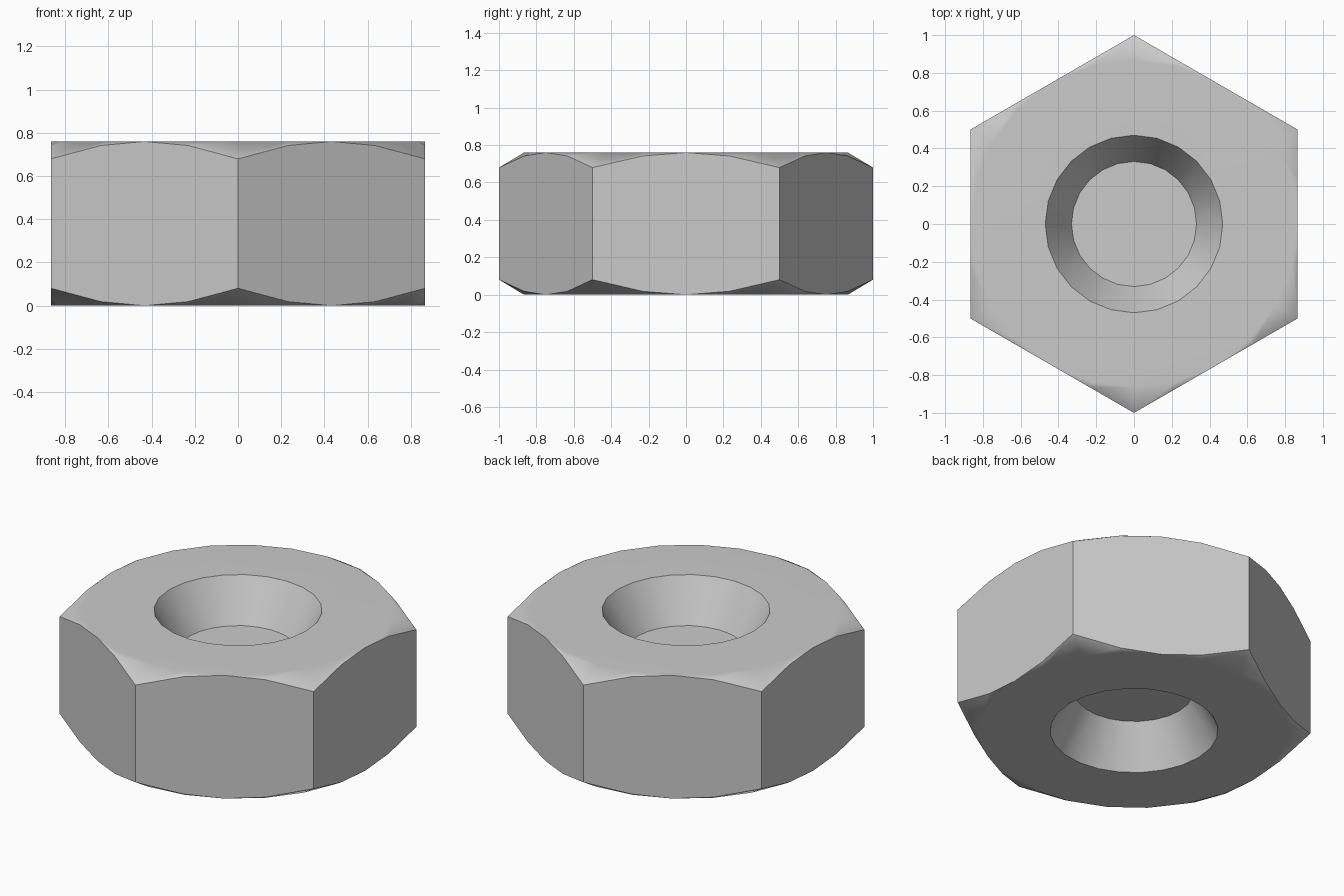
import bpy, bmesh
from math import pi, cos, sin, radians

if "Cube" in bpy.data.objects:
    bpy.data.objects.remove(bpy.data.objects["Cube"])

HEIGHT = 0.76
FLAT = cos(pi / 6)          # distance from axis to a flat
SEG = 24
CREST, ROOT, PITCH = 0.37, 0.47, 0.153

steel = bpy.data.materials.new("grey steel")
steel.use_nodes = True
GREY = (0.6, 0.6, 0.6, 1)
steel.diffuse_color = GREY
steel.node_tree.nodes["Principled BSDF"].inputs["Base Color"].default_value = GREY


def skin(name, rings, wrap=0):
    """Skin a stack of rings; wrap shifts the seam to make a helix."""
    bm = bmesh.new()
    rows = [[bm.verts.new(p) for p in ring] for ring in rings]
    for j in range(len(rows) - 1 - wrap):
        for i in range(SEG):
            k = (i + 1) % SEG
            s = wrap if k == 0 else 0
            bm.faces.new((rows[j][i], rows[j + s][k], rows[j + 1 + s][k], rows[j + 1][i]))
    bmesh.ops.delete(bm, geom=[v for v in bm.verts if not v.link_faces], context='VERTS')
    bmesh.ops.remove_doubles(bm, verts=bm.verts, dist=0.0001)
    bmesh.ops.holes_fill(bm, edges=[e for e in bm.edges if e.is_boundary], sides=0)
    bmesh.ops.recalc_face_normals(bm, faces=bm.faces)
    mesh = bpy.data.meshes.new(name)
    bm.to_mesh(mesh)
    bm.free()
    mesh.materials.append(steel)
    obj = bpy.data.objects.new(name, mesh)
    bpy.context.collection.objects.link(obj)
    return obj


def polar(r, a, z):
    return (r * cos(a), r * sin(a), z)


def circle(r, z):
    return [polar(r, 2 * pi * i / SEG, z) for i in range(SEG)]


def hexagon(top):
    """Hexagon outline whose corners drop away along a conical chamfer."""
    ring = []
    for i in range(SEG):
        a = 2 * pi * i / SEG
        r = FLAT / cos((a + pi / 6) % (pi / 3) - pi / 6)
        drop = 0.6 * (r - FLAT)
        ring.append(polar(r, a, HEIGHT - drop if top else drop))
    return ring


# Chamfered hexagonal body
nut = skin("hex_nut", [circle(FLAT, 0), hexagon(False), hexagon(True), circle(FLAT, HEIGHT)])

# Helical V-thread cutter, alternating crest and root rows
start = 0.1085 - 3 * PITCH
thread = skin("thread_cutter", [
    [polar(ROOT if j % 2 else CREST, 2 * pi * i / SEG, start + PITCH * (j / 2 + i / SEG))
     for i in range(SEG)] for j in range(20)], wrap=2)

# Countersink cutters at both mouths of the bore
SLOPE, OVER = 1.8, 0.1
DEPTH = 0.25
cutters = [thread]
for name, face, d in (("upper_countersink", HEIGHT, 1), ("lower_countersink", 0, -1)):
    cutters.append(skin(name, [circle(ROOT - DEPTH / SLOPE, face - d * DEPTH),
                               circle(ROOT + OVER / SLOPE, face + d * OVER)]))

bpy.context.view_layer.objects.active = nut
for cutter in cutters:
    mod = nut.modifiers.new(cutter.name, 'BOOLEAN')
    mod.operation, mod.solver, mod.object = 'DIFFERENCE', 'EXACT', cutter
    bpy.ops.object.modifier_apply(modifier=mod.name)
    bpy.data.objects.remove(cutter)

# Soft chamfer blend, sharp flats and thread edges
bpy.ops.object.select_all(action='DESELECT')
nut.select_set(True)
bpy.ops.object.shade_smooth_by_angle(angle=radians(35))
weighted = nut.modifiers.new("weighted_normals", 'WEIGHTED_NORMAL')
weighted.keep_sharp = True
